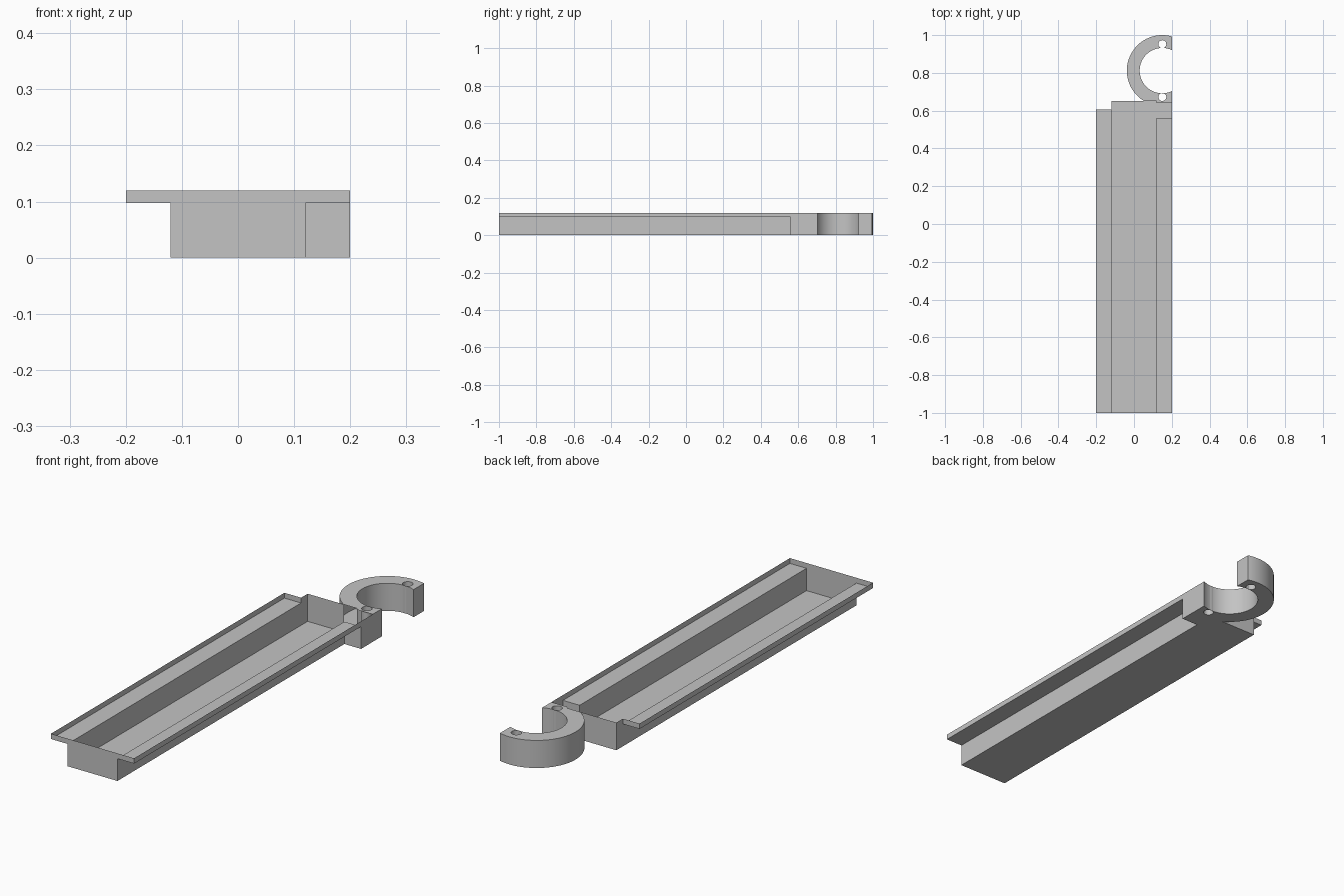
import bpy, bmesh, math

cube = bpy.data.objects.get("Cube")
if cube:
    bpy.data.objects.remove(cube, do_unlink=True)

grey = bpy.data.materials.new("plain grey")
grey.use_nodes = True
colour = (0.55, 0.55, 0.55, 1)
grey.diffuse_color = colour
grey.node_tree.nodes["Principled BSDF"].inputs["Base Color"].default_value = colour

# Main sizes
HEIGHT, LEDGE = 0.12, 0.097
HALF, EDGE = 0.12, 0.2
FRONT, BACK = -1.0, 0.65
LEFT_END, BLOCK_START, BLOCK_END = 0.605, 0.56, 0.64
CX, CY, OUTER, INNER = 0.15, 0.812, 0.188, 0.12
HOLE_OFFSET, HOLE = 0.14, 0.021


def arc(radius, start, end, steps, cx=CX, cy=CY):
    return [(cx + radius * math.cos(start + (end - start) * i / steps),
             cy + radius * math.sin(start + (end - start) * i / steps))
            for i in range(steps + 1)]


def wall(bm, path, low, high):
    """Upright sheet along a path; it faces the right of the path."""
    for (ax, ay), (bx, by) in zip(path, path[1:]):
        corners = [(ax, ay, low), (bx, by, low), (bx, by, high), (ax, ay, high)]
        bm.faces.new([bm.verts.new(c) for c in corners])


def sheet(bm, loops, z, up):
    """Level sheet; the first loop is the outline, the others are holes."""
    part = bmesh.new()
    for loop in loops:
        verts = [part.verts.new((x, y, z)) for x, y in loop]
        for i, v in enumerate(verts):
            part.edges.new((v, verts[(i + 1) % len(verts)]))
    bmesh.ops.triangle_fill(part, use_beauty=True, use_dissolve=False,
                            edges=part.edges[:], normal=(0, 0, 1))
    for f in part.faces:
        pts = [v.co.copy() for v in f.verts]
        f.normal_update()
        if (f.normal.z > 0) != up:
            pts.reverse()
        bm.faces.new([bm.verts.new(p) for p in pts])
    part.free()


def finish(bm, name):
    bmesh.ops.remove_doubles(bm, verts=bm.verts[:], dist=1e-5)
    mesh = bpy.data.meshes.new(name)
    bm.to_mesh(mesh)
    bm.free()
    mesh.materials.append(grey)
    obj = bpy.data.objects.new(name, mesh)
    bpy.context.collection.objects.link(obj)
    bpy.ops.object.select_all(action='DESELECT')
    obj.select_set(True)
    bpy.context.view_layer.objects.active = obj
    bpy.ops.object.shade_smooth_by_angle(angle=math.radians(30))
    return obj


# Where the ring meets the end of the tray
join_angle = math.pi + math.asin((CY - BACK) / OUTER)
join_x = CX + OUTER * math.cos(join_angle)

# Open tray: floor, side walls and end walls
bm = bmesh.new()
sheet(bm, [[(-HALF, FRONT), (HALF, FRONT), (HALF, BLOCK_START), (EDGE, BLOCK_START),
            (EDGE, BLOCK_END), (HALF, BLOCK_END), (HALF, BACK), (join_x, BACK),
            (-HALF, BACK)]], 0, False)
wall(bm, [(HALF, FRONT), (HALF, BLOCK_START), (EDGE, BLOCK_START)], 0, LEDGE)
wall(bm, [(EDGE, BLOCK_START), (EDGE, BLOCK_END)], 0, HEIGHT)
wall(bm, [(join_x, BACK), (-HALF, BACK), (-HALF, LEFT_END)], 0, HEIGHT)
wall(bm, [(-HALF, LEFT_END), (-HALF, FRONT)], 0, LEDGE)
profile = [(HALF, 0), (HALF, LEDGE), (EDGE, LEDGE), (EDGE, HEIGHT)]
outline = profile + [(-x, z) for x, z in reversed(profile)]
bm.faces.new([bm.verts.new((x, FRONT, z)) for x, z in outline])
finish(bm, "tray")

# Side ledges with a low rim
for name, side, end in (("left_ledge", 1, BLOCK_START), ("right_ledge", -1, LEFT_END)):
    bm = bmesh.new()
    sheet(bm, [[(side * HALF, FRONT), (side * EDGE, FRONT),
                (side * EDGE, end), (side * HALF, end)]], LEDGE, False)
    rim = [(side * EDGE, FRONT), (side * EDGE, end)]
    if side < 0:
        rim = [(-HALF, end)] + rim[::-1]
    wall(bm, rim, LEDGE, HEIGHT)
    finish(bm, name)

# Open ring with two screw holes
bm = bmesh.new()
outer_start = math.acos((EDGE - CX) / OUTER)
inner_start = math.acos((EDGE - CX) / INNER)
outer = arc(OUTER, outer_start, join_angle, 48)
inner = arc(INNER, 2 * math.pi - inner_start, inner_start, 56)
neck = [(HALF, BACK), (HALF, BLOCK_END), (EDGE, BLOCK_END)]
holes = [arc(HOLE, 2 * math.pi, 0, 24, CX, CY + s * HOLE_OFFSET) for s in (-1, 1)]
loops = [outer + neck + inner] + [h[:-1] for h in holes]
sheet(bm, loops, HEIGHT, True)
sheet(bm, loops, 0, False)
for path in [outer, [neck[-1]] + inner + [outer[0]]] + holes:
    wall(bm, path, 0, HEIGHT)
finish(bm, "ring")
